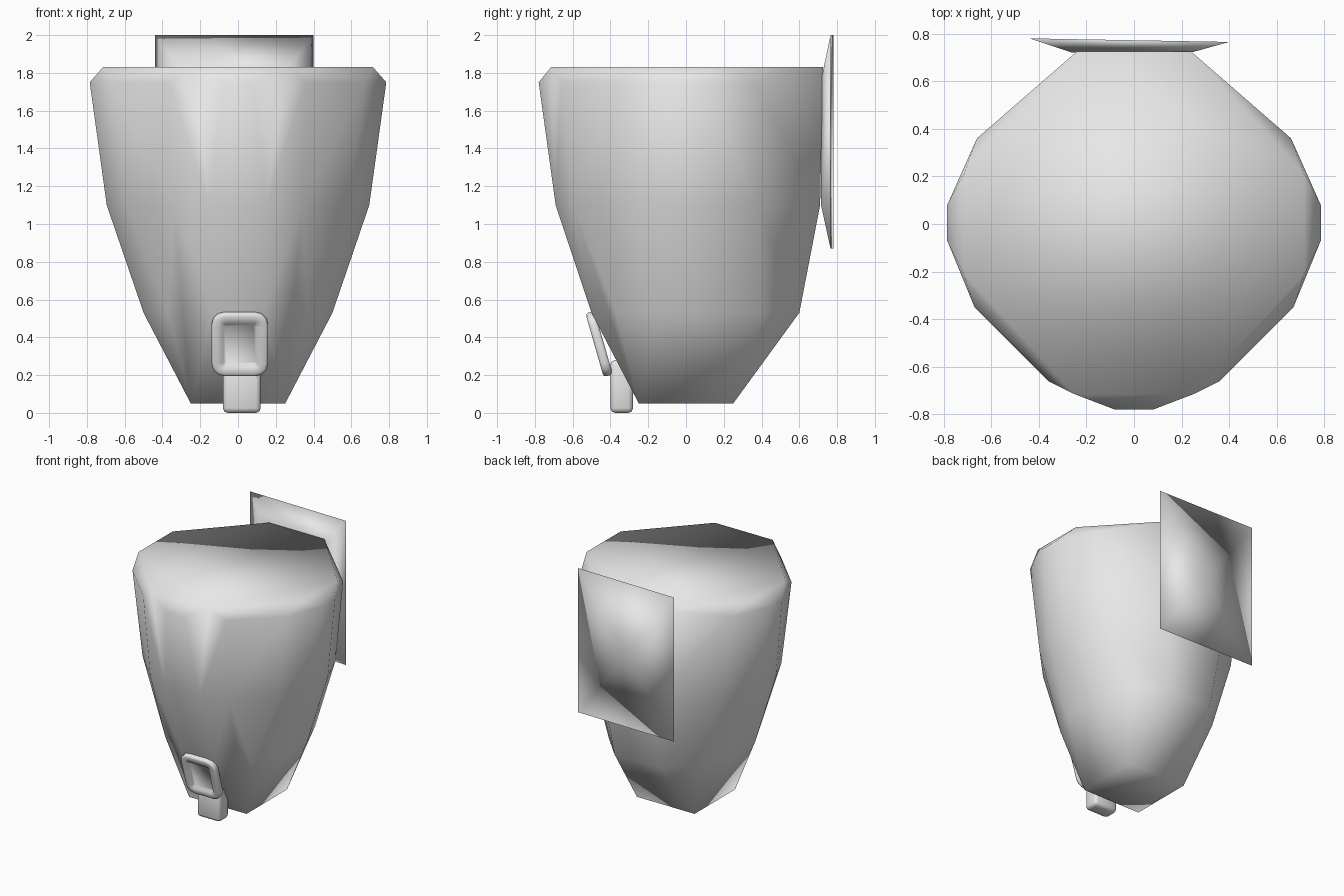
import bpy, bmesh, math
from mathutils import Matrix, Vector

if "Cube" in bpy.data.objects:
    bpy.data.objects.remove(bpy.data.objects["Cube"])

grey = bpy.data.materials.new("light grey plastic")
grey.use_nodes = True
colour = (0.8, 0.8, 0.8, 1)
grey.diffuse_color = colour
grey.node_tree.nodes["Principled BSDF"].inputs["Base Color"].default_value = colour


def finish(name, bm):
    """Turn a bmesh into a smooth grey object."""
    bmesh.ops.recalc_face_normals(bm, faces=bm.faces)
    for face in bm.faces:
        face.smooth = True
    mesh = bpy.data.meshes.new(name)
    bm.to_mesh(mesh)
    bm.free()
    mesh.materials.append(grey)
    obj = bpy.data.objects.new(name, mesh)
    bpy.context.collection.objects.link(obj)
    return obj


def rounded_box(bm, size, radius, segments):
    bmesh.ops.create_cube(bm, size=1, matrix=Matrix.Diagonal((*size, 1)))
    bmesh.ops.bevel(bm, geom=bm.edges[:], offset=radius, segments=segments,
                    profile=0.5, affect='EDGES', clamp_overlap=True)


# Tank: faceted shell stretched over half outlines, height -> (x, y)
outlines = {
    0.05: [(0.25, -0.25), (0.25, 0.25)],
    0.53: [(0.14, -0.5), (0.37, -0.37), (0.5, -0.14), (0.5, 0.14),
           (0.39, 0.4), (0.2, 0.6)],
    1.10: [(0.15, -0.69), (0.34, -0.6), (0.59, -0.34), (0.695, -0.12),
           (0.695, 0.12), (0.58, 0.38), (0.23, 0.71)],
    1.75: [(0.08, -0.78), (0.36, -0.66), (0.67, -0.35), (0.785, -0.07),
           (0.785, 0.08), (0.66, 0.36)],
    1.83: [(0.25, -0.715), (0.715, -0.21), (0.715, 0.21), (0.24, 0.725)],
}
bm = bmesh.new()
for z, points in outlines.items():
    for x, y in points:
        for side in (-1, 1):
            bm.verts.new((side * x, y, z))
bmesh.ops.convex_hull(bm, input=bm.verts[:])
bmesh.ops.dissolve_limit(bm, angle_limit=math.radians(1),
                         verts=bm.verts[:], edges=bm.edges[:])
finish("tank", bm)

# Wall plate: shallow flare from the tank's back to a larger rectangle
bm = bmesh.new()


def rectangle(x0, x1, z0, z1, y_left, y_right):
    corners = [(x0, y_left, z0), (x1, y_right, z0), (x1, y_right, z1), (x0, y_left, z1)]
    return [bm.verts.new(c) for c in corners]


inner = rectangle(-0.26, 0.22, 1.1, 1.76, 0.72, 0.715)
outer = rectangle(-0.44, 0.40, 0.87, 2.0, 0.78, 0.765)
middle = bm.verts.new((-0.02, 0.765, 1.43))
bm.faces.new(inner)
for i in range(4):
    j = (i + 1) % 4
    bm.faces.new((inner[i], inner[j], outer[j], outer[i]))
    bm.faces.new((outer[i], outer[j], middle))
finish("wall_plate", bm)

# Spout: short rounded post under the lever
bm = bmesh.new()
rounded_box(bm, (0.2, 0.12, 0.28), 0.025, 2)
bmesh.ops.translate(bm, verts=bm.verts, vec=(0.02, -0.34, 0.14))
finish("spout", bm)

# Lever: tilted rounded paddle with a dished front
bm = bmesh.new()
bmesh.ops.create_cube(bm, size=1, matrix=Matrix.Diagonal((0.30, 0.05, 0.35, 1)))
depth_edges = [e for e in bm.edges
               if abs(e.verts[0].co.y - e.verts[1].co.y) > 0.01]
bmesh.ops.bevel(bm, geom=depth_edges, offset=0.07, segments=3,
                profile=0.5, affect='EDGES')
bm.normal_update()
rim = [e for e in bm.edges if abs(e.verts[0].co.y - e.verts[1].co.y) < 0.01]
bmesh.ops.bevel(bm, geom=rim, offset=0.015, segments=2,
                profile=0.5, affect='EDGES')
bm.normal_update()
front = min(bm.faces, key=lambda f: f.calc_center_median().y)
bmesh.ops.inset_region(bm, faces=[front], thickness=0.04, depth=0)
bmesh.ops.inset_region(bm, faces=[front], thickness=0.012, depth=-0.02)
tilt = Matrix.Rotation(math.radians(16), 4, 'X')
bmesh.ops.transform(bm, verts=bm.verts,
                    matrix=Matrix.Translation(Vector((0.01, -0.46, 0.365))) @ tilt)
finish("lever", bm)
